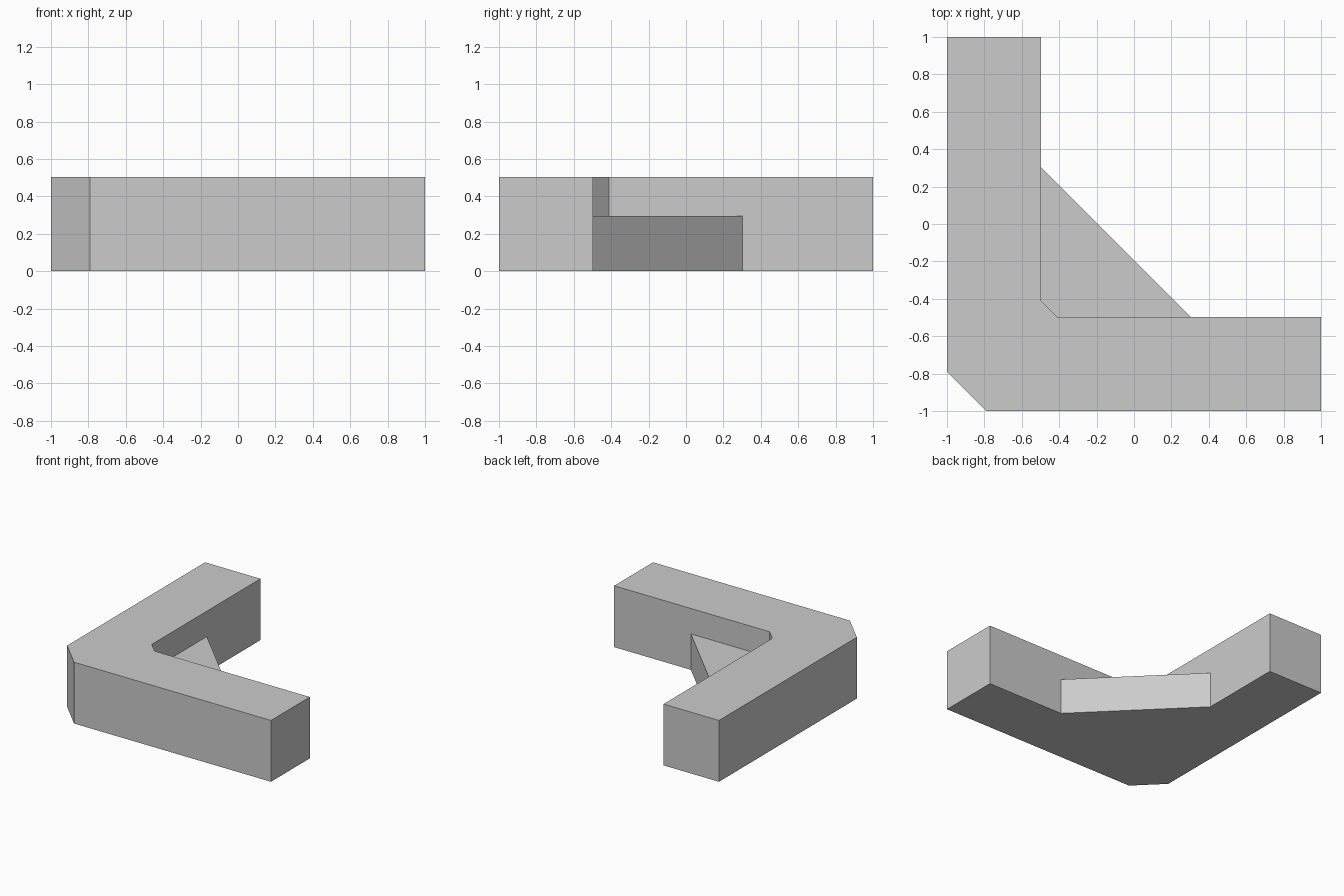
import bpy
import bmesh

cube = bpy.data.objects.get("Cube")
if cube:
    bpy.data.objects.remove(cube, do_unlink=True)

# Single plain grey finish
grey = bpy.data.materials.new("plain_grey")
grey.use_nodes = True
colour = (0.6, 0.6, 0.6, 1.0)
grey.diffuse_color = colour
grey.node_tree.nodes["Principled BSDF"].inputs["Base Color"].default_value = colour


def prism(name, outline, height, open_sides=()):
    """Extrude a counter-clockwise outline up from the ground.
    open_sides lists outline edges whose wall is left out."""
    bm = bmesh.new()
    low = [bm.verts.new((x, y, 0)) for x, y in outline]
    high = [bm.verts.new((x, y, height)) for x, y in outline]
    bm.faces.new(low[::-1])
    bm.faces.new(high)
    count = len(outline)
    for i in range(count):
        if i not in open_sides:
            j = (i + 1) % count
            bm.faces.new((low[i], low[j], high[j], high[i]))
    mesh = bpy.data.meshes.new(name)
    bm.to_mesh(mesh)
    bm.free()
    mesh.materials.append(grey)
    obj = bpy.data.objects.new(name, mesh)
    bpy.context.collection.objects.link(obj)
    return obj


height = 0.504
inner = -0.496        # inside faces of both arms
outer_cut = -0.79     # end of the outer corner chamfer
inner_cut = -0.412    # end of the inner corner chamfer
reach = 0.303         # how far the gusset runs along each arm

# L-shaped corner body with chamfered corners
prism("corner_body", [
    (-1, outer_cut), (outer_cut, -1), (1, -1), (1, inner),
    (inner_cut, inner), (inner, inner_cut), (inner, 1), (-1, 1),
], height)

# Lower diagonal gusset, open where it joins the body
prism("corner_gusset", [
    (inner, reach), (inner, inner_cut), (inner_cut, inner), (reach, inner),
], 0.295, open_sides=(0, 1, 2))
